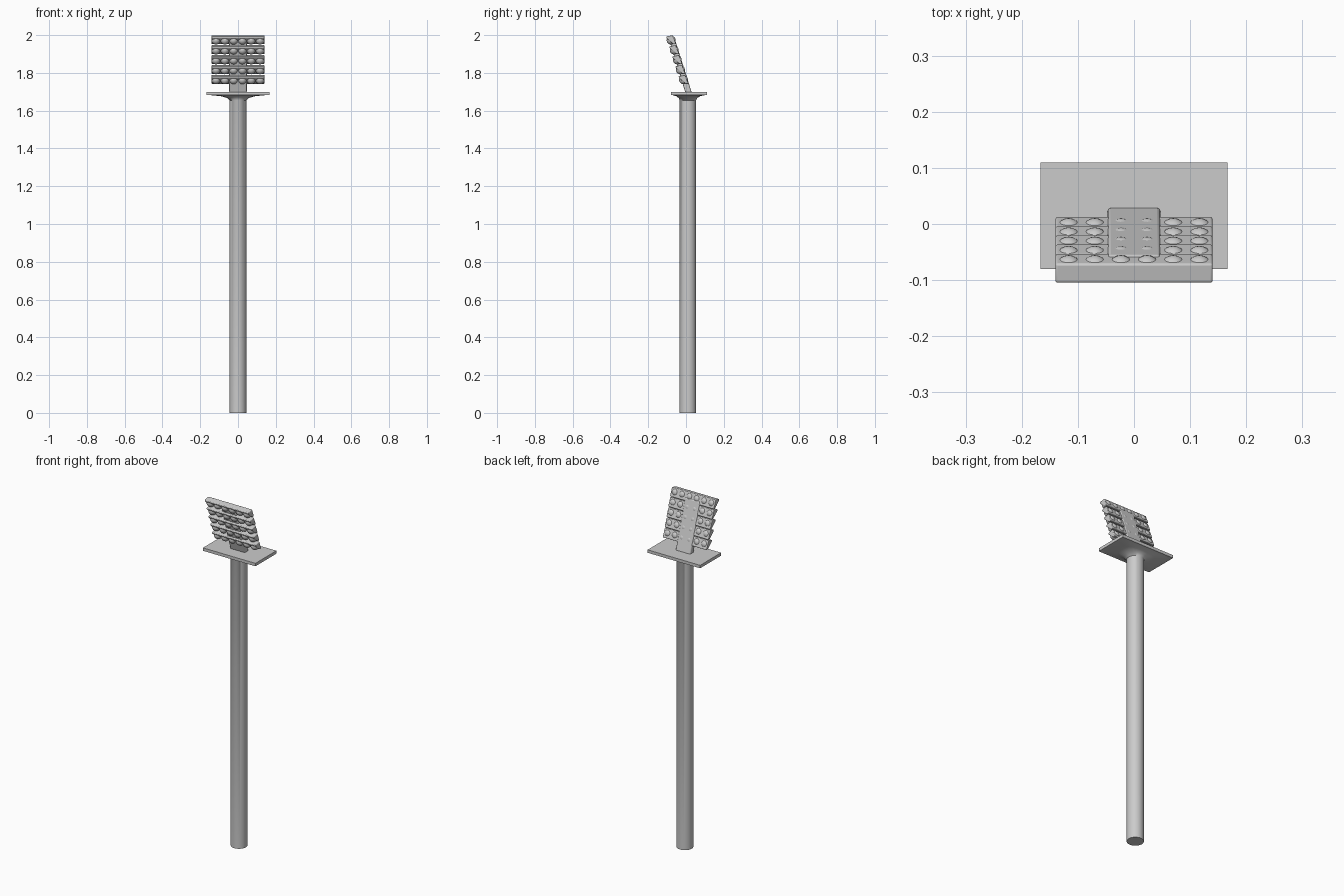
import bpy, bmesh, math

cube = bpy.data.objects.get("Cube")
if cube:
    bpy.data.objects.remove(cube)

grey = bpy.data.materials.new("light_grey")
grey.use_nodes = True
grey.diffuse_color = (0.6, 0.6, 0.6, 1)
grey.node_tree.nodes["Principled BSDF"].inputs["Base Color"].default_value = (0.6, 0.6, 0.6, 1)

POLE_Y = 0.01
ROWS, LAMPS = 5, 6
ROW_DY, ROW_DZ = 0.0165, -0.0525


def finish(name, bm, bevel=0.0, angle=40):
    bmesh.ops.recalc_face_normals(bm, faces=bm.faces)
    mesh = bpy.data.meshes.new(name)
    bm.to_mesh(mesh)
    bm.free()
    mesh.materials.append(grey)
    obj = bpy.data.objects.new(name, mesh)
    bpy.context.collection.objects.link(obj)
    if bevel:
        mod = obj.modifiers.new("Rounding", 'BEVEL')
        mod.width, mod.segments, mod.limit_method = bevel, 4, 'ANGLE'
    bpy.ops.object.select_all(action='DESELECT')
    obj.select_set(True)
    bpy.context.view_layer.objects.active = obj
    bpy.ops.object.shade_smooth_by_angle(angle=math.radians(angle))
    return obj


def prism(bm, profile, half):
    """Extrude a side (y, z) profile across x from -half to half."""
    sides = [[bm.verts.new((x, y, z)) for y, z in profile] for x in (-half, half)]
    bm.faces.new(sides[0])
    bm.faces.new(sides[1])
    bridge(bm, *sides)


def bridge(bm, a, b):
    for i in range(len(a)):
        j = (i + 1) % len(a)
        bm.faces.new((a[i], a[j], b[j], b[i]))


# Pole with a flare that grows from round to rectangular under the platform
bm = bmesh.new()
N = 32
rings = []
for z, blend in ((0, 0), (1.655, 0), (1.668, 0.12), (1.677, 0.4), (1.684, 0.97)):
    ring = []
    for i in range(N):
        a = 2 * math.pi * (i + 0.5) / N
        c, s = math.cos(a), math.sin(a)
        m = max(abs(c), abs(s))
        x = 0.044 * c * (1 - blend) + 0.167 * c / m * blend
        y = 0.044 * s * (1 - blend) + 0.095 * s / m * blend
        ring.append(bm.verts.new((x, POLE_Y + y + 0.005 * blend, z)))
    rings.append(ring)
for a, b in zip(rings, rings[1:]):
    bridge(bm, a, b)
bm.faces.new(rings[0])
bm.faces.new(rings[-1])
finish("pole", bm)

# Platform
bm = bmesh.new()
prism(bm, [(-0.08, 1.683), (0.11, 1.683), (0.11, 1.7), (-0.08, 1.7)], 0.167)
finish("platform", bm)

# Leaning spine that carries the lamp rows
bm = bmesh.new()
prism(bm, [(0.03, 1.697), (-0.004, 1.697), (-0.088, 1.97), (-0.056, 1.97)], 0.047)
finish("spine", bm, 0.006)

# Lamp rows: a rounded hood with bulbs set into its lower front
for row in range(ROWS):
    oy, oz = row * ROW_DY, row * ROW_DZ
    bm = bmesh.new()
    hood = [(-0.071, 2.0), (-0.105, 1.992), (-0.104, 1.984), (-0.067, 1.952), (-0.052, 1.952)]
    prism(bm, [(y + oy, z + oz) for y, z in hood], 0.14)
    finish(f"lamp_hood_{row + 1}", bm, 0.008)

    bm = bmesh.new()
    for k in range(LAMPS):
        made = bmesh.ops.create_uvsphere(bm, u_segments=20, v_segments=12, radius=0.0235)
        x = (k - (LAMPS - 1) / 2) * 0.0466
        bmesh.ops.translate(bm, verts=made["verts"], vec=(x, -0.079 + oy, 1.9735 + oz))
    finish(f"lamp_bulbs_{row + 1}", bm)
